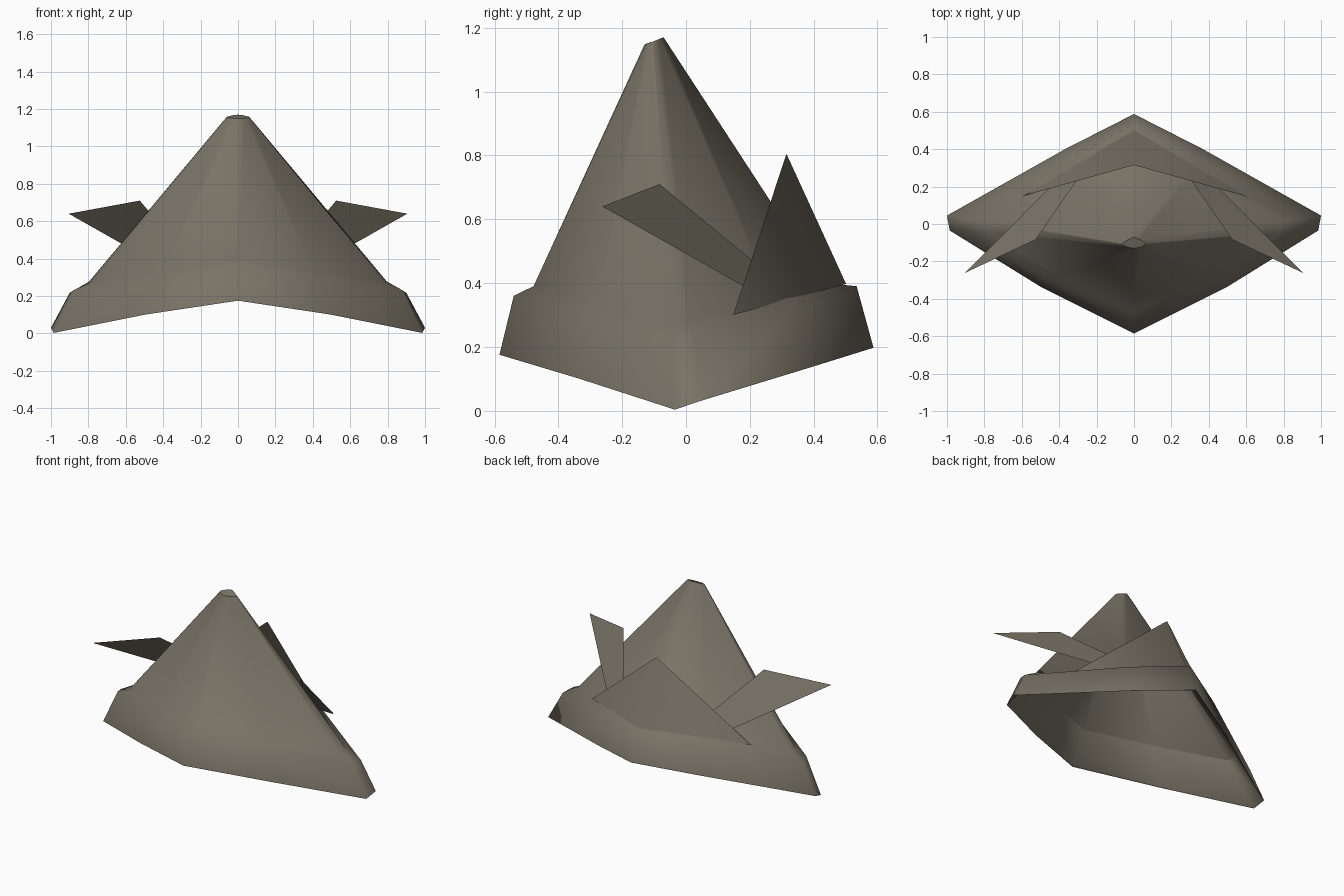
import bpy
import bmesh

cube = bpy.data.objects.get("Cube")
if cube:
    bpy.data.objects.remove(cube, do_unlink=True)

felt = bpy.data.materials.new("taupe_felt")
colour = (0.19, 0.17, 0.132, 1)
felt.diffuse_color = colour
felt.use_nodes = True
felt.node_tree.nodes["Principled BSDF"].inputs["Base Color"].default_value = colour


def make_object(name, bm):
    """Smooth every face except the crown cap, the only many-sided one."""
    mesh = bpy.data.meshes.new(name)
    bm.to_mesh(mesh)
    bm.free()
    for p in mesh.polygons:
        p.use_smooth = len(p.vertices) <= 4
    mesh.materials.append(felt)
    obj = bpy.data.objects.new(name, mesh)
    bpy.context.collection.objects.link(obj)


def full_ring(half):
    """Half outline from front centre to back centre, mirrored into a loop."""
    return half + [(-x, y, z) for x, y, z in half[-2:0:-1]]


def loft(name, halves, cap=False):
    """Skin a stack of rings, lowest first."""
    bm = bmesh.new()
    rings = [[bm.verts.new(p) for p in full_ring(h)] for h in halves]
    for low, high in zip(rings, rings[1:]):
        n = len(low)
        for i in range(n):
            j = (i + 1) % n
            bm.faces.new((low[i], low[j], high[j], high[i]))
    if cap:
        bm.faces.new(rings[-1])
    make_object(name, bm)


# Outlines: front centre, front mid, two side corners, back mid, back centre
rim = [(0, -.585, .175), (.5, -.335, .1), (.985, -.035, .003),
       (1, .045, .03), (.36, .405, .14), (0, .588, .197)]
brim_top = [(0, -.54, .36), (.46, -.305, .298), (.872, -.04, .235),
            (.9, .03, .217), (.34, .355, .338), (0, .535, .39)]
crown_base = [(0, -.478, .39), (.4, -.28, .335), (.785, -.045, .272),
              (.795, .015, .278), (.3, .27, .364), (0, .432, .4)]
crown_top = [(0, -.13, 1.148), (.035, -.124, 1.151), (.06, -.112, 1.154),
             (.06, -.1, 1.158), (.03, -.083, 1.166), (0, -.07, 1.17)]
liner_hem = [(x * .985, y * .975, z + .006) for x, y, z in rim]

# Turned-up brim flowing into the pointed crown
loft("brim_and_crown", [rim, brim_top, crown_base, crown_top], cap=True)

# Inner wall continuing the crown down to the rim
loft("liner", [rim, liner_hem, crown_base])

# Triangular back flap bent along the middle
bm = bmesh.new()
tip = bm.verts.new((0, .315, .805))
foot = bm.verts.new((0, .502, .397))
for side in (1, -1):
    corner = bm.verts.new((side * .6, .148, .3))
    bm.faces.new((tip, foot, corner)[::side])
make_object("back_flap", bm)

# Swept side fins tucked behind the flap
fin = [(.905, -.262, .64), (.525, -.083, .71), (.28, .27, .42), (.42, .225, .365)]
for side, name in ((1, "left_fin"), (-1, "right_fin")):
    bm = bmesh.new()
    bm.faces.new([bm.verts.new((side * x, y, z)) for x, y, z in fin][::side])
    make_object(name, bm)
